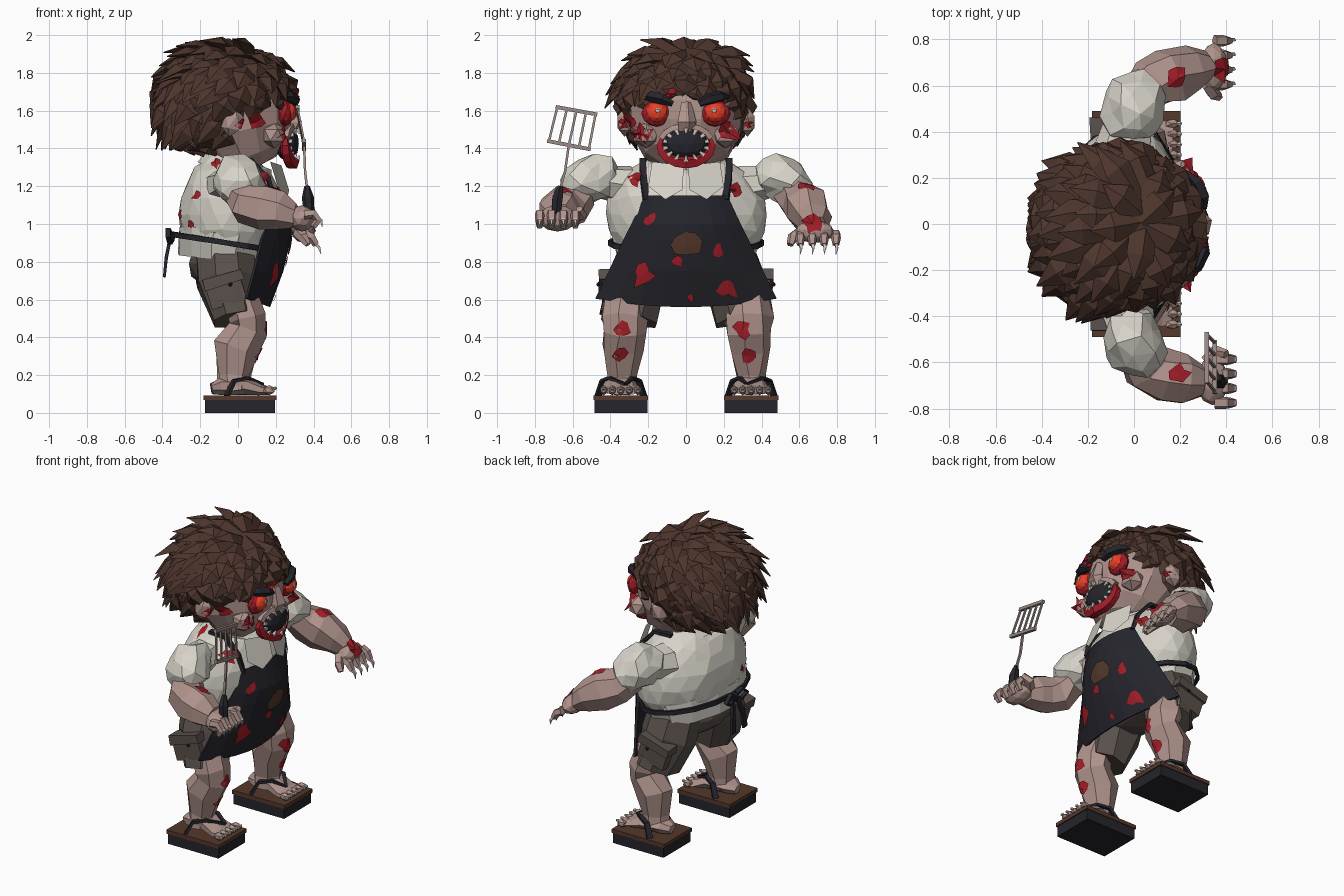
import bpy, bmesh, math, random
from mathutils import Vector as V, Matrix, Euler
from mathutils.bvhtree import BVHTree

if "Cube" in bpy.data.objects:
    bpy.data.objects.remove(bpy.data.objects["Cube"])
random.seed(4)
COL = dict(skin=(.43, .29, .26), hair=(.075, .036, .026), black=(.018, .018, .025), red=(.36, .012, .02),
           shirt=(.68, .65, .58), shorts=(.10, .08, .07), eye=(.85, .05, .02), wood=(.09, .04, .025),
           bone=(.6, .55, .5), metal=(.33, .26, .24))
MATS = {}
for k, c in COL.items():
    MATS[k] = bpy.data.materials.new(k)
    MATS[k].diffuse_color = (*c, 1)

def done(name, bm, mat, jitter=0):
    for v in bm.verts:
        v.co += V([random.uniform(-jitter, jitter) for _ in range(3)])
    bmesh.ops.recalc_face_normals(bm, faces=bm.faces)
    me = bpy.data.meshes.new(name)
    bm.to_mesh(me); bm.free()
    ob = bpy.data.objects.new(name, me)
    me.materials.append(MATS[mat])
    bpy.context.collection.objects.link(ob)
    return ob

def tube(bm, path, radii, n=6, ref=None, closed=False, spin=0.5):
    """Sweep an n-sided ring along path; radii are (sideways, other) pairs or numbers."""
    pts = [V(p) for p in path]
    d = pts[-1] - pts[0]
    if ref is None:
        ref = V((1, 0, 0)) if abs(d.z) > .7 * d.length else V((0, 0, 1))
    m, rings = len(pts), []
    for i, p in enumerate(pts):
        a = pts[i - 1] if (i or closed) else p
        b = pts[(i + 1) % m] if (i < m - 1 or closed) else p
        t = (b - a).normalized()
        u = t.cross(V(ref)).normalized(); w = t.cross(u)
        r = radii[i] if isinstance(radii, list) else radii
        r1, r2 = r if isinstance(r, tuple) else (r, r)
        rings.append([bm.verts.new(p + u * r1 * math.cos(2 * math.pi * (k + spin) / n)
                                   + w * r2 * math.sin(2 * math.pi * (k + spin) / n)) for k in range(n)])
    for i in range(m if closed else m - 1):
        A, B = rings[i], rings[(i + 1) % m]
        for k in range(n):
            bm.faces.new((A[k], A[(k + 1) % n], B[(k + 1) % n], B[k]))
    if not closed:
        bm.faces.new(rings[0]); bm.faces.new(rings[-1])
    return bm

def limb(name, mat, path, radii, n=7, jitter=0, **kw):
    return done(name, tube(bmesh.new(), path, radii, n, **kw), mat, jitter)

def ball(bm, c, r, sub=2, rot=(0, 0, 0)):
    bmesh.ops.create_icosphere(bm, subdivisions=sub, radius=1, matrix=Matrix.LocRotScale(V(c), Euler(rot), V(r)))
    return bm

def box(bm, c, size, rot=(0, 0, 0)):
    bmesh.ops.create_cube(bm, size=1, matrix=Matrix.LocRotScale(V(c), Euler(rot), V(size)))
    return bm

# Shirt body, hem and collar
body = ball(bmesh.new(), (-.04, 0, 1.05), (.275, .43, .335), 3)
for v in body.verts:
    v.co.z = max(v.co.z, .82)
done("shirt_body", body, "shirt", .008)
limb("shirt_hem", "shirt", [(-.06, 0, .95), (-.07, 0, .89), (-.08, 0, .81)], [(.4, .255), (.39, .25), (.37, .24)], 12, .008)
limb("neck_collar", "shirt", [(-.02, 0, 1.25), (.02, 0, 1.35)], [(.25, .21), (.19, .17)], 10)
for s in (-1, 1):
    bm = bmesh.new()
    bm.faces.new([bm.verts.new((x, s * y, z)) for x, y, z in
                  [(.23, .01, 1.31), (.17, .18, 1.33), (.21, .2, 1.2), (.26, .11, 1.13), (.27, .02, 1.18)]])
    bmesh.ops.solidify(bm, geom=bm.faces[:], thickness=.02)
    done("collar_flap", bm, "shirt")

# Apron sheet: rows of (z, half width, middle x, edge x)
rows = [(1.15, .22, .24, .19), (1.0, .29, .285, .16), (.92, .33, .28, .13), (.75, .41, .24, .09), (.56, .48, .17, .05)]
bm = bmesh.new()
grid = [[bm.verts.new((xm + (xe - xm) * u * u, u * w, z + (.045 * u * u if z < .6 else 0)))
         for u in [k / 4 - 1 for k in range(9)]] for z, w, xm, xe in rows]
for A, B in zip(grid, grid[1:]):
    for k in range(8):
        bm.faces.new((A[k], A[k + 1], B[k + 1], B[k]))
bmesh.ops.recalc_face_normals(bm, faces=bm.faces)
bmesh.ops.solidify(bm, geom=bm.faces[:], thickness=.015)
done("apron", bm, "black")
for s in (-1, 1):
    limb("apron_strap", "black", [(.19, s * .21, 1.13), (.16, s * .225, 1.24), (.07, s * .23, 1.34), (-.05, s * .22, 1.34)],
         (.024, .015), 4)
# Apron string with bow at the back
ring = [2 * math.pi * k / 16 for k in range(16)]
limb("apron_string", "black", [(-.06 + .285 * math.cos(a), .405 * math.sin(a), .9 - .045 * math.cos(a)) for a in ring],
     (.012, .02), 4, ref=(0, 0, 1), closed=True)
bow = ball(bmesh.new(), (-.355, 0, .935), (.03, .035, .03), 1)
for s in (-1, 1):
    tube(bow, [(-.35, 0, .93), (-.37, s * .06, .97), (-.37, s * .11, .93), (-.36, s * .06, .9), (-.35, 0, .92)], (.012, .018), 4, ref=(1, 0, 0))
    tube(bow, [(-.36, s * .02, .92), (-.38, s * .05, .82), (-.39, s * .06, .72)], [(.02, .012), (.022, .012), (.028, .01)], 4)
done("apron_bow", bow, "black")

# Shorts, legs, feet and sandals
done("shorts_seat", ball(bmesh.new(), (-.06, 0, .79), (.21, .34, .15)), "shorts")
for s in (-1, 1):
    limb("shorts_leg", "shorts", [(-.07, s * .2, .86), (-.06, s * .26, .7), (-.01, s * .31, .5)],
         [(.16, .17), (.165, .17), (.165, .125)], 8, .008)
    tilt = (0, -.3, 0)
    bm = box(bmesh.new(), (-.065, s * .405, .645), (.19, .08, .15), tilt)
    done("pocket", box(bm, (-.08, s * .41, .705), (.215, .1, .055), tilt), "shorts", .004)
    done("pocket_button", ball(bmesh.new(), (-.04, s * .465, .68), (.012, .01, .012), 1), "black")
    limb("leg", "skin", [(.01, s * .32, .62), (.05, s * .33, .5), (.055, s * .33, .44), (-.01, s * .34, .34), (-.02, s * .345, .2), (-.02, s * .345, .12)],
         [(.12, .1), (.13, .105), (.12, .1), (.11, .125), (.08, .085), (.085, .09)], 7, .008)
    limb("foot", "skin", [(-.14, s * .345, .13), (-.09, s * .345, .14), (.04, s * .345, .145), (.12, s * .345, .12), (.165, s * .345, .115)],
         [(.04, .03), (.075, .045), (.09, .05), (.11, .03), (.1, .02)], 7, .005)
    toes, nails = bmesh.new(), bmesh.new()
    for k in range(5):
        y = s * (.255 + .045 * k)
        ball(toes, (.165, y, .12), (.036, .022, .027), 1)
        ball(nails, (.195, y, .13), (.014, .012, .01), 1)
    done("toes", toes, "skin"); done("toe_nails", nails, "bone")
    done("sandal_plank", box(bmesh.new(), (.01, s * .345, .08), (.385, .29, .025)), "wood")
    done("sandal_sole", box(bmesh.new(), (.01, s * .345, .035), (.37, .28, .07)), "black")
    for q in (-1, 1):
        limb("sandal_strap", "black", [(.13, s * .32, .15), (.05, s * .345 + q * .06, .185), (-.02, s * .345 + q * .095, .17), (-.06, s * .345 + q * .12, .09)],
             [(.012, .012), (.018, .012), (.022, .012), (.026, .012)], 4)

# Sleeves
for s in (-1, 1):
    done("sleeve", ball(bmesh.new(), (.0, s * .51, 1.23), (.14, .165, .125), 2, (-s * .45, 0, s * -.1)), "shirt", .016)
    limb("sleeve_shoulder", "shirt", [(-.05, s * .3, 1.2), (-.02, s * .43, 1.22)], [(.13, .11), (.11, .09)], 7)

# Open hand arm
limb("open_arm", "skin", [(.02, .54, 1.17), (.07, .6, 1.12), (.15, .64, 1.08), (.25, .675, 1.03), (.31, .685, .985)],
     [.09, .115, .125, .1, .07], 7, .01)
hand, claws = ball(bmesh.new(), (.345, .68, .96), (.06, .105, .06), 2, (0, .5, 0)), bmesh.new()
for k in range(4):
    y = .605 + .063 * k
    tube(hand, [(.35, y, .95), (.39, y, .93), (.415, y, .89)], [.026, .027, .018], 5, ref=(0, 1, 0))
    tube(claws, [(.405, y, .9), (.43, y + .005, .875), (.44, y, .84)], [.014, .01, .002], 4, ref=(0, 1, 0))
tube(hand, [(.32, .61, .96), (.345, .565, .93), (.37, .55, .89)], [.035, .03, .018], 5)
done("open_hand", hand, "skin"); done("open_hand_claws", claws, "bone")

# Gripping arm
limb("grip_arm", "skin", [(.02, -.54, 1.16), (.06, -.62, 1.1), (.14, -.66, 1.08), (.22, -.675, 1.065), (.3, -.68, 1.04)],
     [.09, .115, .12, .105, .07], 7, .01)
hand, claws = ball(bmesh.new(), (.34, -.68, 1.03), (.07, .105, .07)), bmesh.new()
for k in range(4):
    y = -.775 + .063 * k
    tube(hand, [(.35, y, 1.05), (.4, y, 1.055), (.425, y, 1.02), (.4, y, .985)], [.027, .027, .024, .018], 5, ref=(0, 1, 0))
    tube(claws, [(.415, y, 1.04), (.44, y, 1.02), (.445, y, .985)], [.012, .01, .002], 4, ref=(0, 1, 0))
tube(hand, [(.32, -.6, 1.04), (.36, -.55, 1.05), (.4, -.565, 1.08)], [.035, .03, .02], 5)
done("grip_hand", hand, "skin"); done("grip_hand_claws", claws, "bone")

# Slotted turner
limb("turner_handle", "black", [(.38, -.69, 1.02), (.37, -.68, 1.14), (.365, -.665, 1.2)], [.026, .032, .015], 6)
bm = tube(bmesh.new(), [(.365, -.665, 1.19), (.355, -.64, 1.28), (.35, -.62, 1.42)], .009, 4)
bl, br, tl, tr = V((.35, -.735, 1.44)), V((.35, -.505, 1.395)), V((.315, -.69, 1.62)), V((.315, -.47, 1.58))
for a, b in ((bl, br), (tl, tr)):
    tube(bm, [a, b], .014, 4)
for k in range(5):
    tube(bm, [bl.lerp(br, .04 + k * .23), tl.lerp(tr, .04 + k * .23)], (.009, .007), 4)
done("turner_head", bm, "metal")

# Head, ears, nose
limb("head", "skin", [(.1, 0, 1.31), (.07, 0, 1.37), (.03, 0, 1.5), (.015, 0, 1.62), (.0, 0, 1.74), (-.02, 0, 1.86)],
     [(.13, .12), (.23, .2), (.3, .265), (.31, .275), (.28, .24), (.17, .14)], 12, .008)
limb("nose", "skin", [(.27, 0, 1.64), (.3, 0, 1.54), (.27, 0, 1.48)], [(.03, .03), (.055, .04), (.04, .03)], 5)
for s in (-1, 1):
    done("ear", ball(bmesh.new(), (-.03, s * .325, 1.54), (.06, .045, .08), 1, (0, .2, 0)), "skin")
    done("cheek", ball(bmesh.new(), (.19, s * .21, 1.47), (.07, .08, .07), 1), "skin")
    done("eye_socket", ball(bmesh.new(), (.25, s * .155, 1.585), (.042, .082, .07)), "red")
    done("eye", ball(bmesh.new(), (.265, s * .155, 1.59), (.045, .06, .054)), "eye")
    done("eye_glint", ball(bmesh.new(), (.305, s * .15, 1.6), (.01, .016, .016), 1), "bone")
    limb("eyebrow", "black", [(.3, s * .07, 1.635), (.3, s * .12, 1.66), (.27, s * .18, 1.675), (.22, s * .23, 1.675)],
         [(.02, .015), (.03, .03), (.03, .03), (.01, .01)], 5)

# Gaping mouth with bloody lip and teeth
done("mouth_hole", ball(bmesh.new(), (.26, 0, 1.425), (.065, .12, .09)), "black")
arc = lambda a, x=.29, ry=.135, rz=.095: (x - .04 * abs(math.cos(a)), ry * math.cos(a), 1.42 + rz * math.sin(a))
limb("lower_lip", "red", [arc(math.radians(160 + 22 * k)) for k in range(11)],
     [.012] + [.026, .03, .033, .036, .038, .036, .033, .03, .026] + [.012], 5, ref=(1, 0, 0))
limb("upper_lip", "skin", [arc(math.radians(20 + 20 * k)) for k in range(8)], .024, 5, ref=(1, 0, 0))
teeth = bmesh.new()
for k in range(14):
    a = 2 * math.pi * (k + .5) / 14
    tube(teeth, [arc(a, .315, .12, .085), arc(a, .325, .09, .057)], [.016, .006], 4, ref=(1, 0, 0))
done("teeth", teeth, "bone")

# Hair cap and swept-back tufts
hairline = lambda x: 1.42 + .72 * (x + .14) if x < .1 else 1.593 + .55 * (x - .1)
C, R, crown = V((-.045, 0, 1.67)), V((.31, .315, .265)), V((.3, 0, .95))
bm = ball(bmesh.new(), C, R, 3)
bmesh.ops.delete(bm, geom=[f for f in bm.faces if f.calc_center_median().z < hairline(f.calc_center_median().x) + .02], context="FACES")
done("hair_cap", bm, "hair", .008)
bm, N = bmesh.new(), 200
for i in range(N):
    z = 1 - 2 * (i + .5) / N
    a, q = i * 2.39996, math.sqrt(1 - z * z)
    n = V((q * math.cos(a), q * math.sin(a), z))
    p = C + V((n.x * R.x, n.y * R.y, n.z * R.z))
    if p.z < hairline(p.x) + .03:
        continue
    front, side = n.x > .35, abs(n.y) > .6
    d = ((n * n.dot(crown) - crown).normalized() * .85 + n * (.1 if front else .15 if side else .3)
         + V((.05 if front else -.35, -.22 if n.z > -.1 else 0, 0)) + V([random.uniform(-.2, .2) for _ in range(3)])).normalized()
    L = random.uniform(.14, .18) if front else random.uniform(.17, .26)
    tip, mid = p + d * L, p + (d + n * .2) * L * .45
    for v in (tip, mid):
        lim = .36 if v.z > 1.6 else .31
        v.x = min(max(v.x, -.46), .3); v.y = min(max(v.y, -lim - (.08 if 1.6 < v.z < 1.75 else 0)), lim)
        v.z = min(max(v.z, hairline(v.x) - .03, 1.39), 2)
    tube(bm, [p - d * .05 - n * .03, mid, tip], [(.06, .03), (.065, .026), (.003, .003)], 4, ref=n, spin=0)
for v in bm.verts:
    v.co.z = min(v.co.z, 2)
done("hair_tufts", bm, "hair")

# Blood splats and a torn patch, projected on whatever lies below
vs, fs = [], []
for o in bpy.data.objects:
    k = len(vs)
    vs += [v.co.copy() for v in o.data.vertices]
    fs += [[k + i for i in f.vertices] for f in o.data.polygons]
tree = BVHTree.FromPolygons(vs, fs)

def splat(c, d, size, mat="red", name="blood_splat"):
    d = V(d).normalized()
    u = d.orthogonal().normalized(); w = d.cross(u)
    mid = tree.ray_cast(V(c) - d, d)[0]
    if mid is None:
        return
    bm, k0 = bmesh.new(), random.random() * 6
    centre, rim = bm.verts.new(mid - d * .01), []
    for k in range(9):
        r = size * random.uniform(.45, 1.15)
        q = mid + (u * math.cos(k * .698 + k0) + w * math.sin(k * .698 + k0)) * r
        hit = tree.ray_cast(q - d * .07, d, .14)[0]
        rim.append(bm.verts.new((hit or q) - d * .009))
    for k in range(9):
        bm.faces.new((centre, rim[k], rim[(k + 1) % 9]))
    done(name, bm, mat)

for y, z, r in [(-.19, 1.03, .04), (-.23, .73, .075), (.22, .66, .07), (.17, .86, .04), (-.04, .8, .04), (.02, .61, .025),
                (-.27, 1.24, .045), (.27, 1.18, .04), (-.33, .44, .055), (-.35, .3, .045), (.3, .44, .055), (.33, .3, .045),
                (.67, 1.0, .06), (-.08, 1.69, .03), (-.24, 1.48, .06), (.23, 1.48, .06), (-.33, 1.53, .03), (.33, 1.53, .03)]:
    splat((1, y, z), (-1, 0, 0), r)
splat((1, 0, .88), (-1, 0, 0), .08, "wood", "torn_patch")
for x, z, r in [(-.12, 1.32, .03), (.1, 1.54, .045)]:
    splat((x, -1, z), (0, 1, 0), r)
for y, z in [(-.15, 1.05), (-.3, 1.15), (-.27, 1.0)]:
    splat((-1, y, z), (1, 0, 0), .03)
for x, y in [(.19, .63), (.2, -.65)]:
    splat((x, y, 2), (0, 0, -1), .05)

for m in bpy.data.materials:
    if m.users and not m.is_grease_pencil:
        m.use_nodes = True
        m.node_tree.nodes["Principled BSDF"].inputs["Base Color"].default_value = m.diffuse_color
